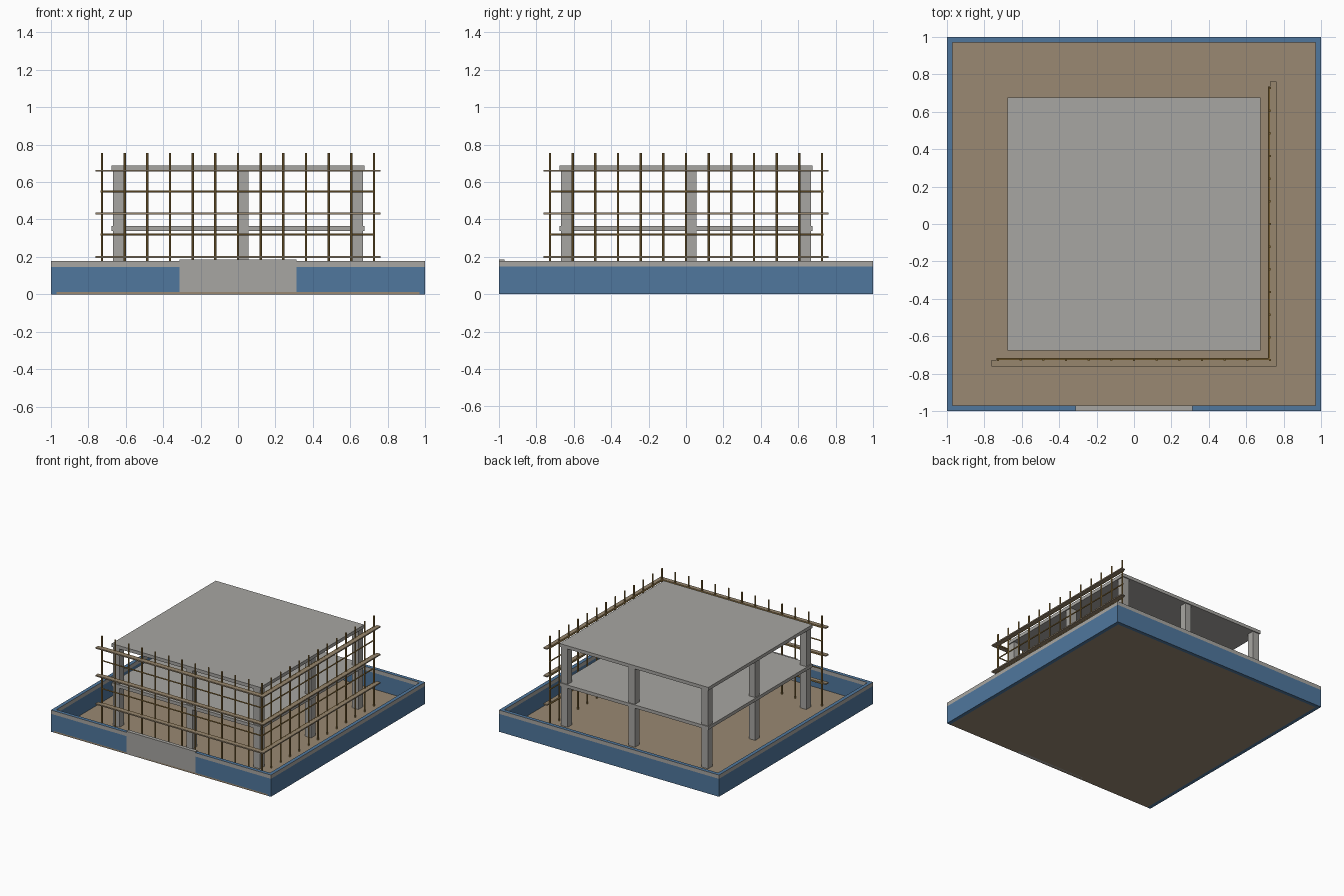
import bpy, bmesh
from mathutils import Matrix, Vector

if "Cube" in bpy.data.objects:
    bpy.data.objects.remove(bpy.data.objects["Cube"], do_unlink=True)


def material(name, rgb):
    m = bpy.data.materials.new(name)
    m.use_nodes = True
    m.diffuse_color = (*rgb, 1)
    m.node_tree.nodes["Principled BSDF"].inputs["Base Color"].default_value = (*rgb, 1)
    return m


CONCRETE = material("concrete grey", (0.39, 0.38, 0.36))
BLUE = material("fence blue", (0.08, 0.185, 0.34))
EARTH = material("bare earth", (0.32, 0.25, 0.17))
BAMBOO = material("bamboo gold", (0.36, 0.22, 0.06))
PLANK = material("plank brown", (0.31, 0.24, 0.155))


def finish(name, bm, *mats):
    mesh = bpy.data.meshes.new(name)
    bm.to_mesh(mesh)
    bm.free()
    for m in mats:
        mesh.materials.append(m)
    obj = bpy.data.objects.new(name, mesh)
    bpy.context.collection.objects.link(obj)
    return obj


def add_box(bm, x, y, z):
    size = [b - a for a, b in (x, y, z)]
    mid = [(a + b) / 2 for a, b in (x, y, z)]
    bmesh.ops.create_cube(bm, size=1, matrix=Matrix.Translation(mid) @ Matrix.Diagonal((*size, 1)))


def box(name, x, y, z, *mats):
    bm = bmesh.new()
    add_box(bm, x, y, z)
    return finish(name, bm, *mats)


def add_rod(bm, start, end, radius=0.006):
    a, b = Vector(start), Vector(end)
    turn = (b - a).to_track_quat('Z', 'Y').to_matrix().to_4x4()
    bmesh.ops.create_cone(bm, cap_ends=True, segments=8, radius1=radius, radius2=radius,
                          depth=(b - a).length, matrix=Matrix.Translation((a + b) / 2) @ turn)


# Site ground
T = 0.03                # fence thickness
I = 1 - T
GROUND = 0.013
box("ground", (-I, I), (-1, I), (0, GROUND), EARTH)

# Perimeter fence: blue panels with a grey outer band and a blue top edge
GATE, BAND, TOP = 0.313, 0.147, 0.178
fence_runs = {
    "back_fence": ((-1, 1), (I, 1), 0),
    "left_fence": ((I, 1), (-1, I), 0),
    "right_fence": ((-1, -I), (-1, I), 0),
    "front_left_fence": ((GATE, I), (-1, -I), GROUND),
    "front_right_fence": ((-I, -GATE), (-1, -I), GROUND),
}
for name, (x, y, base) in fence_runs.items():
    box(name, x, y, (base, BAND), BLUE)
    band = box(name + "_band", x, y, (BAND, TOP), CONCRETE, BLUE)
    for face in band.data.polygons:
        face.material_index = int(face.normal.z > 0.5)
box("gate", (-GATE, GATE), (-1, -I), (0, 0.187), CONCRETE)

# Concrete frame: two slabs on a grid of columns
S = 0.675
box("middle_slab", (-S, S), (-S, S), (0.338, 0.365), CONCRETE)
box("roof_slab", (-S, S), (-S, S), (0.66, 0.687), CONCRETE)
bm = bmesh.new()
W = 0.029               # half column width
for x in (-0.638, 0.026, 0.638):
    for y in (-0.638, 0.026, 0.638):
        for z in ((GROUND, 0.338), (0.365, 0.66)):
            add_box(bm, (x - W, x + W), (y - W, y + W), z)
finish("columns", bm, CONCRETE)

# Scaffolding on two sides: poles, rails and walkway planks
P = 0.727
poles, rails, planks = bmesh.new(), bmesh.new(), bmesh.new()
for i in range(13):
    t = -P + i * P / 6
    add_rod(poles, (t, -P, GROUND), (t, -P, 0.755))
    if i:
        add_rod(poles, (P, t, GROUND), (P, t, 0.755))
for z in (0.2, 0.32, 0.432, 0.55, 0.66):
    add_rod(rails, (-0.735, -0.722, z), (0.728, -0.722, z), 0.005)
    add_rod(rails, (0.722, -0.728, z), (0.722, 0.735, z), 0.005)
for z in (0.2, 0.432, 0.66):
    add_box(planks, (-0.762, 0.762), (-0.762, -0.728), (z - 0.005, z + 0.005))
    add_box(planks, (0.728, 0.762), (-0.728, 0.762), (z - 0.005, z + 0.005))
finish("scaffold_poles", poles, BAMBOO)
finish("scaffold_rails", rails, BAMBOO)
finish("scaffold_planks", planks, PLANK)
